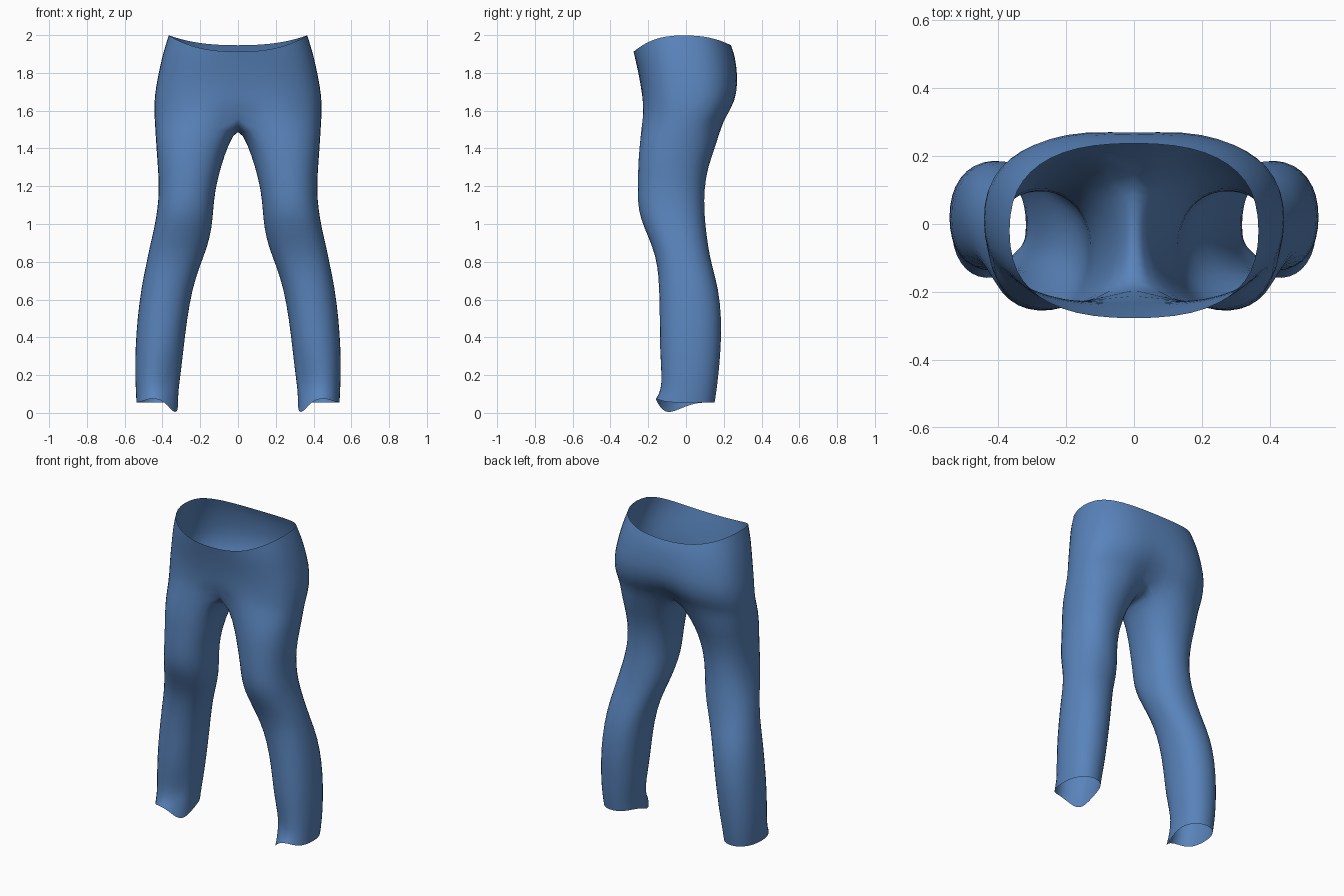
import bpy, bmesh, math

cube = bpy.data.objects.get("Cube")
if cube:
    bpy.data.objects.remove(cube)

# Denim material
denim = bpy.data.materials.new("denim blue")
denim.use_nodes = True
denim.diffuse_color = (0.10, 0.23, 0.50, 1)
denim.node_tree.nodes["Principled BSDF"].inputs["Base Color"].default_value = denim.diffuse_color

OUTER, INNER = 13, 5      # points shared with the hips, points along the crotch
SPREAD = 130              # half angle of a leg ring that hangs from the hips

# Hip rows: z front, z side, z back, half width, y front, y back, front dent, back dent
HIPS = [
    (1.91, 2.0, 1.945, .37, -.28, .24, 0, 0),
    (1.87, 1.9, 1.89, .402, -.27, .262, 0, 0),
    (1.78, 1.78, 1.79, .428, -.25, .28, 0, .03),
    (1.70, 1.67, 1.70, .447, -.24, .284, .02, .06),
    (1.63, 1.58, 1.61, .447, -.24, .257, .08, .18),
    (1.585, 1.51, 1.555, .442, -.245, .215, .25, .38),
]
# Crotch seam from back to front: y, z
CROTCH = [(.09, 1.535), (.035, 1.522), (-.02, 1.517), (-.08, 1.527), (-.13, 1.555)]
# Leg rows: z, inner x, outer x, y front, y back
LEGS = [
    (1.42, .05, .437, -.252, .165),
    (1.30, .09, .427, -.257, .118),
    (1.18, .12, .42, -.26, .10),
    (1.07, .13, .43, -.257, .10),
    (.98, .137, .446, -.225, .108),
    (.88, .16, .47, -.18, .12),
    (.78, .20, .49, -.153, .14),
    (.66, .24, .515, -.145, .175),
    (.50, .268, .535, -.142, .192),
    (.34, .287, .546, -.142, .188),
    (.20, .303, .547, -.137, .175),
    (.12, .315, .543, -.14, .165),
    (.055, .317, .54, -.162, .155),
]


def power(v, e):
    return math.copysign(abs(v) ** e, v)


def hip_row(bm, zf, zs, zb, w, yf, yb, df, db):
    row = []
    for i in range(OUTER):
        t = math.radians(-90 + 180 * i / (OUTER - 1))
        c, s = max(0, math.cos(t)), math.sin(t)
        x = w * power(c, .8) if 0 < i < OUTER - 1 else 0
        y = (yf + yb) / 2 + (yb - yf) / 2 * power(s, .8)
        y *= 1 - (df if s < 0 else db) * math.exp(-(x / .08) ** 2)
        z = zs + ((zf if s < 0 else zb) - zs) * s * s
        row.append(bm.verts.new((x, y, z)))
    return row


def leg_row(bm, z, xi, xo, yf, yb, hem=False):
    step = (360 - 2 * SPREAD) / (INNER + 1)
    angles = [-SPREAD + 2 * SPREAD * i / (OUTER - 1) for i in range(OUTER)]
    angles += [SPREAD + step * (i + 1) for i in range(INNER)]
    row = []
    for a in angles:
        t = math.radians(a)
        x = (xi + xo) / 2 + (xo - xi) / 2 * power(math.cos(t), .9)
        y = (yf + yb) / 2 + (yb - yf) / 2 * power(math.sin(t), .9)
        h = z
        if hem:  # hem drops at the inner front corner and arches at the front
            h -= .055 * max(0, math.cos(t - math.radians(212))) ** 6
            h += .025 * max(0, math.cos(t - math.radians(275))) ** 6
        elif z < .25:  # fold above the inner front corner
            y += .025 * max(0, math.cos(t - math.radians(235))) ** 8
        row.append(bm.verts.new((x, y, h)))
    return row


def bridge(bm, top, bottom, closed):
    n = len(top)
    for i in range(n if closed else n - 1):
        j = (i + 1) % n
        bm.faces.new((top[i], bottom[i], bottom[j], top[j]))


# Left half: hips opening into one leg
bm = bmesh.new()
hips = [hip_row(bm, *r) for r in HIPS]
for a, b in zip(hips, hips[1:]):
    bridge(bm, a, b, False)
seam = [bm.verts.new((0, y, z)) for y, z in CROTCH]
rings = [hips[-1] + seam]
rings += [leg_row(bm, *r, hem=(r is LEGS[-1])) for r in LEGS]
for a, b in zip(rings, rings[1:]):
    bridge(bm, a, b, True)
bmesh.ops.recalc_face_normals(bm, faces=bm.faces)
outermost = max(bm.faces, key=lambda f: f.calc_center_median().x)
if outermost.normal.x < 0:
    bmesh.ops.reverse_faces(bm, faces=bm.faces)

mesh = bpy.data.meshes.new("trousers")
bm.to_mesh(mesh)
bm.free()
mesh.materials.append(denim)
mesh.polygons.foreach_set("use_smooth", [True] * len(mesh.polygons))
trousers = bpy.data.objects.new("trousers", mesh)
bpy.context.collection.objects.link(trousers)

# Mirror to the right half and soften the cloth
mirror = trousers.modifiers.new("mirror", "MIRROR")
mirror.use_clip = True
mirror.merge_threshold = .001
soften = trousers.modifiers.new("soften", "SUBSURF")
soften.levels = soften.render_levels = 1
